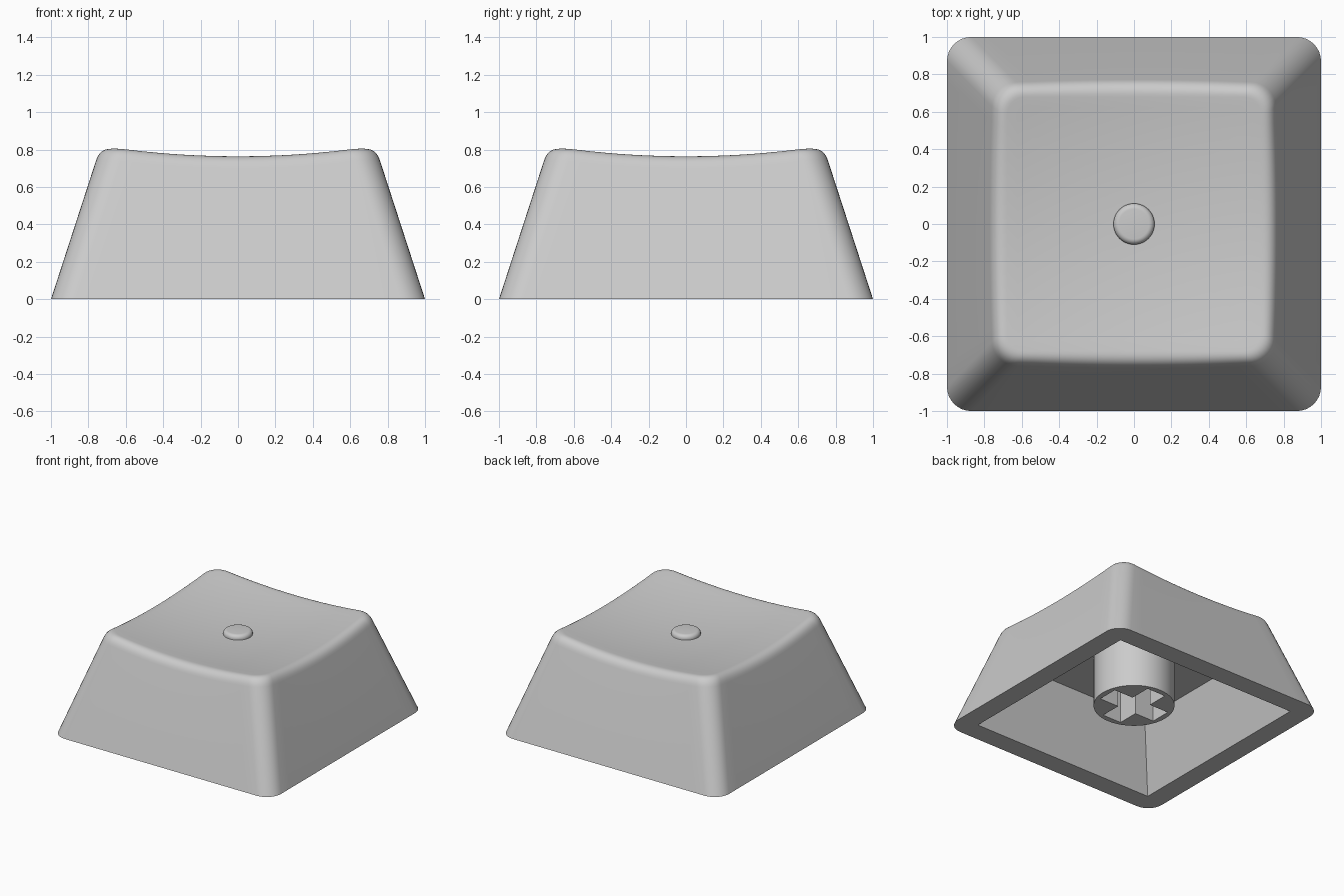
import bpy, bmesh, math
from mathutils import Vector

if "Cube" in bpy.data.objects:
    bpy.data.objects.remove(bpy.data.objects["Cube"], do_unlink=True)

grey = bpy.data.materials.new("grey plastic")
grey.use_nodes = True
grey.diffuse_color = (0.6, 0.6, 0.6, 1)
grey.node_tree.nodes["Principled BSDF"].inputs["Base Color"].default_value = (0.6, 0.6, 0.6, 1)

TAPER, RADIUS, FILLET = 0.325, 0.13, 0.07
SIDE_STEPS, ARC_STEPS, FILLET_STEPS, TOP_STEPS = 16, 8, 8, 12


def dish(x, y):
    """Height of the scooped top."""
    return 0.714 + 0.105 * (x * x + y * y)


def outline(half, radius):
    """Rounded square, always with the same number of points."""
    pts = []
    c = half - radius
    for q in range(4):
        turn = q * math.pi / 2
        local = [(half, -c + 2 * c * i / SIDE_STEPS) for i in range(SIDE_STEPS)]
        for i in range(ARC_STEPS):
            a = math.pi / 2 * i / ARC_STEPS
            local.append((c + radius * math.cos(a), c + radius * math.sin(a)))
        pts += [Vector((x * math.cos(turn) - y * math.sin(turn),
                        x * math.sin(turn) + y * math.cos(turn))) for x, y in local]
    return pts


def rim_point(i):
    """Where the sloped wall would meet the dish at outline point i."""
    z = 0.75
    for _ in range(6):
        p = outline(1 - TAPER * z, RADIUS)[i]
        z = dish(p.x, p.y)
    return p.to_3d() + Vector((0, 0, z))


def finish(name, bm):
    bmesh.ops.recalc_face_normals(bm, faces=bm.faces)
    mesh = bpy.data.meshes.new(name)
    bm.to_mesh(mesh)
    bm.free()
    ob = bpy.data.objects.new(name, mesh)
    bpy.context.collection.objects.link(ob)
    mesh.materials.append(grey)
    return ob


def smooth(ob):
    bpy.ops.object.select_all(action='DESELECT')
    ob.select_set(True)
    bpy.context.view_layer.objects.active = ob
    bpy.ops.object.shade_smooth_by_angle(angle=math.radians(30))


def flat(pts, z):
    return [Vector((p.x, p.y, z)) for p in pts]


# Shell: rings from the cavity ceiling, round the lower rim, up to the dish
rings = [flat(outline(0.66, 0), 0.53), flat(outline(0.835, 0), 0), flat(outline(1, RADIUS), 0)]
count = len(rings[0])
rim = [rim_point(i) for i in range(count)]
low_z = [p.z - FILLET for p in rim]
low = [outline(1 - TAPER * z, RADIUS)[i].to_3d() + Vector((0, 0, z)) for i, z in enumerate(low_z)]
top_half = max(p.x for p in rim) - FILLET
top = [Vector((p.x, p.y, dish(p.x, p.y))) for p in outline(top_half, RADIUS - FILLET / 2)]
for s in range(FILLET_STEPS + 1):
    t = s / FILLET_STEPS
    rings.append([a * (1 - t) ** 2 + b * 2 * t * (1 - t) + c * t * t
                  for a, b, c in zip(low, rim, top)])
for s in range(1, TOP_STEPS):
    k = 1 - s / TOP_STEPS
    rings.append([Vector((p.x * k, p.y * k, dish(p.x * k, p.y * k))) for p in top])

bm = bmesh.new()
loops = [[bm.verts.new(p) for p in ring] for ring in rings]
for a, b in zip(loops, loops[1:]):
    for i in range(count):
        j = (i + 1) % count
        bm.faces.new((a[i], a[j], b[j], b[i]))
bm.faces.new(loops[0])
centre = bm.verts.new((0, 0, dish(0, 0)))
for i in range(count):
    bm.faces.new((loops[-1][i], loops[-1][(i + 1) % count], centre))
bmesh.ops.remove_doubles(bm, verts=bm.verts, dist=0.0001)
smooth(finish("keycap_shell", bm))


def lathe(name, profile, steps=48):
    """Spin a profile of (radius, height) about the z axis."""
    bm = bmesh.new()
    verts = [bm.verts.new((r, 0, z)) for r, z in profile]
    edges = [bm.edges.new(pair) for pair in zip(verts, verts[1:])]
    bmesh.ops.spin(bm, geom=verts + edges, cent=(0, 0, 0), axis=(0, 0, 1),
                   angle=2 * math.pi, steps=steps)
    bmesh.ops.remove_doubles(bm, verts=bm.verts, dist=0.0001)
    return finish(name, bm)


# Finger bump with a rounded edge
round_edge = [(0.08 + 0.03 * math.cos(a), 0.722 + 0.03 * math.sin(a))
              for a in (math.pi / 12 * i for i in range(7))]
smooth(lathe("finger_bump", [(0, 0.69), (0.11, 0.69)] + round_edge + [(0, 0.752)]))

# Stem with a cross-shaped socket
stem = lathe("stem", [(0, 0.11), (0.305, 0.11), (0.305, 0.56), (0, 0.56)])
bm = bmesh.new()
L, W = 0.26, 0.085
quarter = [(L, -W), (L, W), (W, W)]
cross = []
for q in range(4):
    for x, y in quarter:
        for _ in range(q):
            x, y = -y, x
        cross.append(bm.verts.new((x, y, 0.05)))
face = bm.faces.new(cross)
up = bmesh.ops.extrude_face_region(bm, geom=[face])
bmesh.ops.translate(bm, vec=(0, 0, 0.45),
                    verts=[v for v in up["geom"] if isinstance(v, bmesh.types.BMVert)])
cutter = finish("socket_cutter", bm)
cutter.hide_render = True
cut = stem.modifiers.new("socket", 'BOOLEAN')
cut.operation = 'DIFFERENCE'
cut.solver = 'EXACT'
cut.object = cutter
bpy.context.view_layer.objects.active = stem
bpy.ops.object.modifier_apply(modifier=cut.name)
bpy.data.objects.remove(cutter, do_unlink=True)
smooth(stem)
